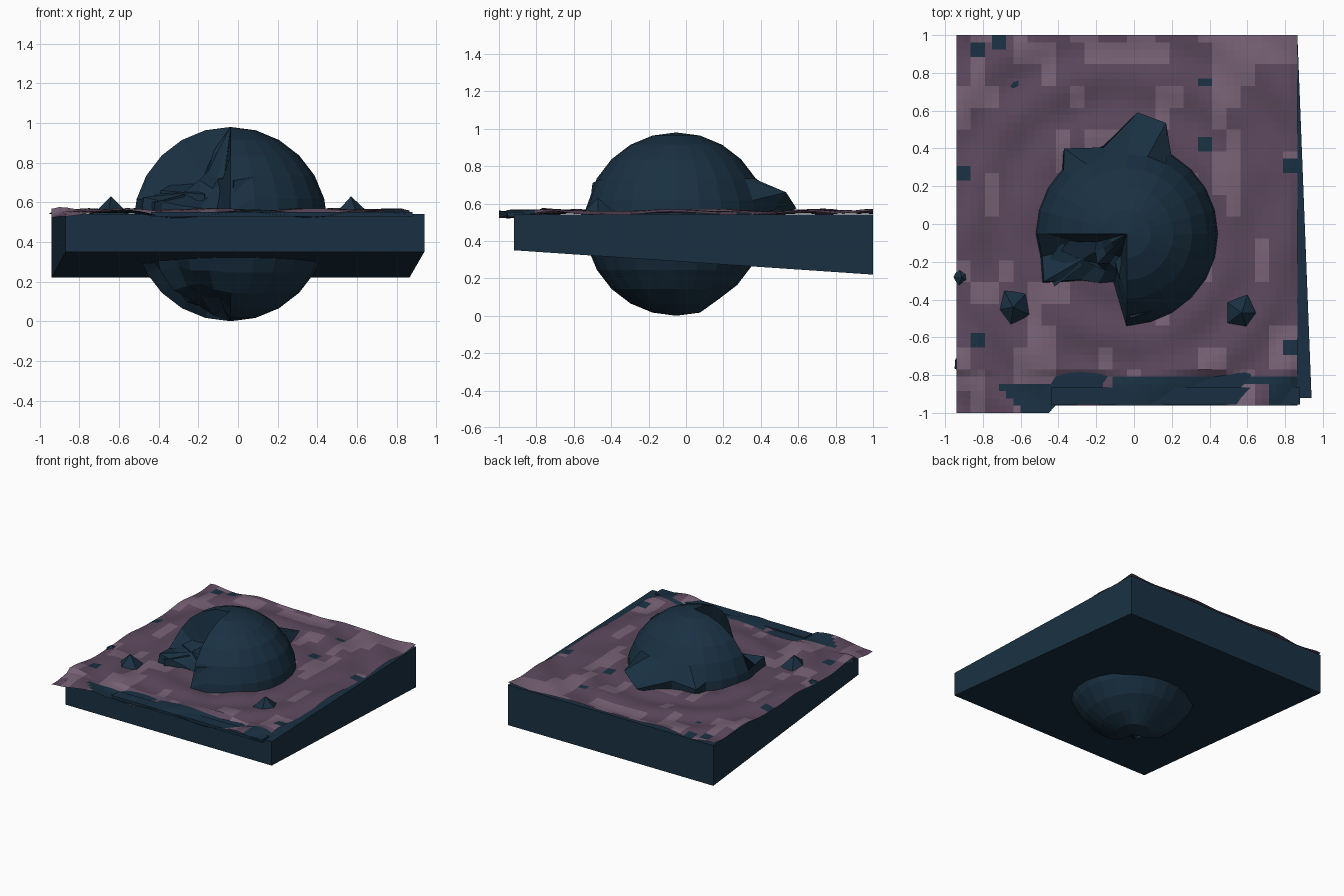
import bpy, bmesh, math, random
from mathutils import Vector, noise

if "Cube" in bpy.data.objects:
    bpy.data.objects.remove(bpy.data.objects["Cube"])

random.seed(4)


def material(name, rgb):
    m = bpy.data.materials.new(name)
    m.diffuse_color = (*rgb, 1)
    m.use_nodes = True
    m.node_tree.nodes["Principled BSDF"].inputs["Base Color"].default_value = m.diffuse_color
    return m


NAVY = material("navy", (0.010, 0.030, 0.054))
SOIL = material("purple_soil", (0.108, 0.066, 0.112))
PALE = material("pale_soil", (0.185, 0.120, 0.180))


def make(name, bm, mats=(NAVY,), loc=(0, 0, 0)):
    bmesh.ops.recalc_face_normals(bm, faces=bm.faces)
    me = bpy.data.meshes.new(name)
    bm.to_mesh(me)
    bm.free()
    for m in mats:
        me.materials.append(m)
    ob = bpy.data.objects.new(name, me)
    ob.location = loc
    bpy.context.collection.objects.link(ob)
    return ob


def height(x, y):
    r = math.hypot(x + 0.04, y + 0.05)
    ring = 0.008 * math.cos((r - 0.55) * 22)
    return 0.556 + ring + 0.016 * noise.noise(Vector((x * 4, y * 4, 0.3)))


# ground slab: skewed plan, underside sloping down to the back
bm = bmesh.new()
plan = [(-0.87, -0.92, 0.35), (0.94, -0.92, 0.35), (0.865, 1, 0.22), (-0.94, 1, 0.22)]
low = [bm.verts.new(p) for p in plan]
top = [bm.verts.new((x, y, 0.54)) for x, y, z in plan]
bm.faces.new(low)
bm.faces.new(top)
for i in range(4):
    j = (i + 1) % 4
    bm.faces.new((low[i], low[j], top[j], top[i]))
make("ground_slab", bm)

# terrain sheet: rippled grid with blocky colour patches
NX, NY = 48, 52
bm = bmesh.new()
grid = []
for j in range(NY + 1):
    row = []
    for i in range(NX + 1):
        x = -0.94 + 1.805 * i / NX
        y = -1 + 2 * j / NY
        if y < -0.95 and x > -0.45:
            y = -0.96 + 0.01 * j
        z = height(x, y)
        if y < -0.8:
            z += 0.012 * math.sin(x * 9 + 1) - 0.012
        if i in (0, NX):
            z -= 0.006
        row.append(bm.verts.new((x, y, z)))
    grid.append(row)
specks = [(-0.82, 0.92), (-0.73, 0.96), (0.37, 0.75), (0.37, 0.44),
          (-0.9, 0.27), (-0.84, -0.62), (0.83, -0.64), (0.83, 0.3)]
for j in range(NY):
    for i in range(NX):
        f = bm.faces.new((grid[j][i], grid[j][i + 1], grid[j + 1][i + 1], grid[j + 1][i]))
        c = f.calc_center_median()
        block = Vector((i // 2 * 0.45, j // 3 * 0.45, 2.7))
        n = noise.noise(block) + 0.25 * (c.y > 0.86)
        f.material_index = 1 if n > 0.24 else 0
        if any(abs(c.x - a) < 0.038 and abs(c.y - b) < 0.038 for a, b in specks):
            f.material_index = 2
        # torn dark strip along the front
        gap = -0.25 < c.x + (c.y + 0.9) * -0.7 < -0.15 or (c.x > 0.4 and c.y < -0.84 and n > 0)
        if c.y < -0.81 and c.x > -0.72 - (c.y + 0.85) * 0.8 and not gap:
            if c.x > -0.35 or c.y < -0.85:
                f.material_index = 2
make("terrain", bm, (SOIL, PALE, NAVY))

# dark lip that juts out over the front of the slab
bm = bmesh.new()
bmesh.ops.create_cube(bm, size=1)
for v in bm.verts:
    v.co = Vector((0.22 + v.co.x * 1.32, -0.91 + v.co.y * 0.09, 0.54 + v.co.z * 0.022))
make("front_lip", bm)

# half-buried wrecked sphere, 24 sides by 12 rings
R = 0.49
C = Vector((-0.038, -0.052, R))
bm = bmesh.new()
bmesh.ops.create_uvsphere(bm, u_segments=24, v_segments=12, radius=R)
bm.verts.ensure_lookup_table()
# collapse pattern: azimuth -> radius near the rim
rim = {195: 0.98, 210: 1.07, 225: 0.72, 240: 0.60, 255: 0.60}
for v in bm.verts:
    az = round(math.degrees(math.atan2(v.co.y, v.co.x)) % 360 / 15) * 15
    el = math.degrees(math.asin(max(-1, min(1, v.co.z / R))))
    if az in rim and abs(el) < 85:
        if el > 22:
            s = 0.72 if el > 65 else 0.58
            s += random.uniform(-0.08, 0.08)
            v.co *= s
        elif el > -10:
            v.co *= rim[az] + (random.uniform(-0.04, 0.04) if az > 215 else 0)
        else:
            v.co *= random.uniform(0.84, 0.98)
    elif 45 <= az <= 135 and -65 < el < -20:
        v.co *= 0.94


def pull(target):
    """Drag the vertex nearest in direction out to a spike tip."""
    t = Vector(target) - C
    v = max(bm.verts, key=lambda w: w.co.normalized().dot(t.normalized()))
    v.co = t


for tip in [(0.17, 0.535, 0.66), (0.02, 0.59, 0.575), (-0.37, 0.40, 0.60),
            (-0.04, -0.54, 0.56)]:
    pull(tip)
make("broken_sphere", bm, loc=C)


# hull fragments left standing in the breach
def shard(name, pts, push):
    b = bmesh.new()
    a = [b.verts.new(p) for p in pts]
    o = [b.verts.new(Vector(p) + Vector(push)) for p in pts]
    b.faces.new(a)
    b.faces.new(o)
    for k in range(len(pts)):
        m = (k + 1) % len(pts)
        b.faces.new((a[k], a[m], o[m], o[k]))
    make(name, b)


shard("hull_flap", [(-0.10, -0.20, 0.72), (0.0, -0.08, 0.74), (0.09, -0.46, 0.73), (-0.02, -0.50, 0.71)],
      (-0.01, -0.02, -0.17))
shard("hull_plate", [(-0.39, -0.14, 0.66), (-0.28, -0.02, 0.72), (-0.08, -0.06, 0.72), (-0.17, -0.24, 0.64)],
      (0, 0, -0.1))
shard("hull_tooth", [(-0.48, -0.22, 0.60), (-0.42, -0.33, 0.60), (-0.27, -0.22, 0.64), (-0.38, -0.10, 0.66)],
      (0, 0, -0.1))


# five-sided pointed rocks
def rock(name, x, y, r, h, turn):
    b = bmesh.new()
    bmesh.ops.create_cone(b, cap_ends=True, segments=5, radius1=r, radius2=0, depth=h)
    for v in b.verts:
        if v.co.z < 0:
            q = Vector((v.co.x, v.co.y, 0)) * random.uniform(0.85, 1.1)
            v.co = Vector((q.x * math.cos(turn) - q.y * math.sin(turn),
                           q.x * math.sin(turn) + q.y * math.cos(turn), -h / 2))
    make(name, b, loc=(x, y, 0.54 + h / 2))


rock("left_rock", -0.64, -0.44, 0.105, 0.09, 0.5)
rock("right_rock", 0.57, -0.47, 0.105, 0.09, 2.2)
rock("edge_rock_a", -0.912, -0.28, 0.05, 0.03, 0.3)
rock("edge_rock_b", -0.912, -0.74, 0.05, 0.03, 0.9)
